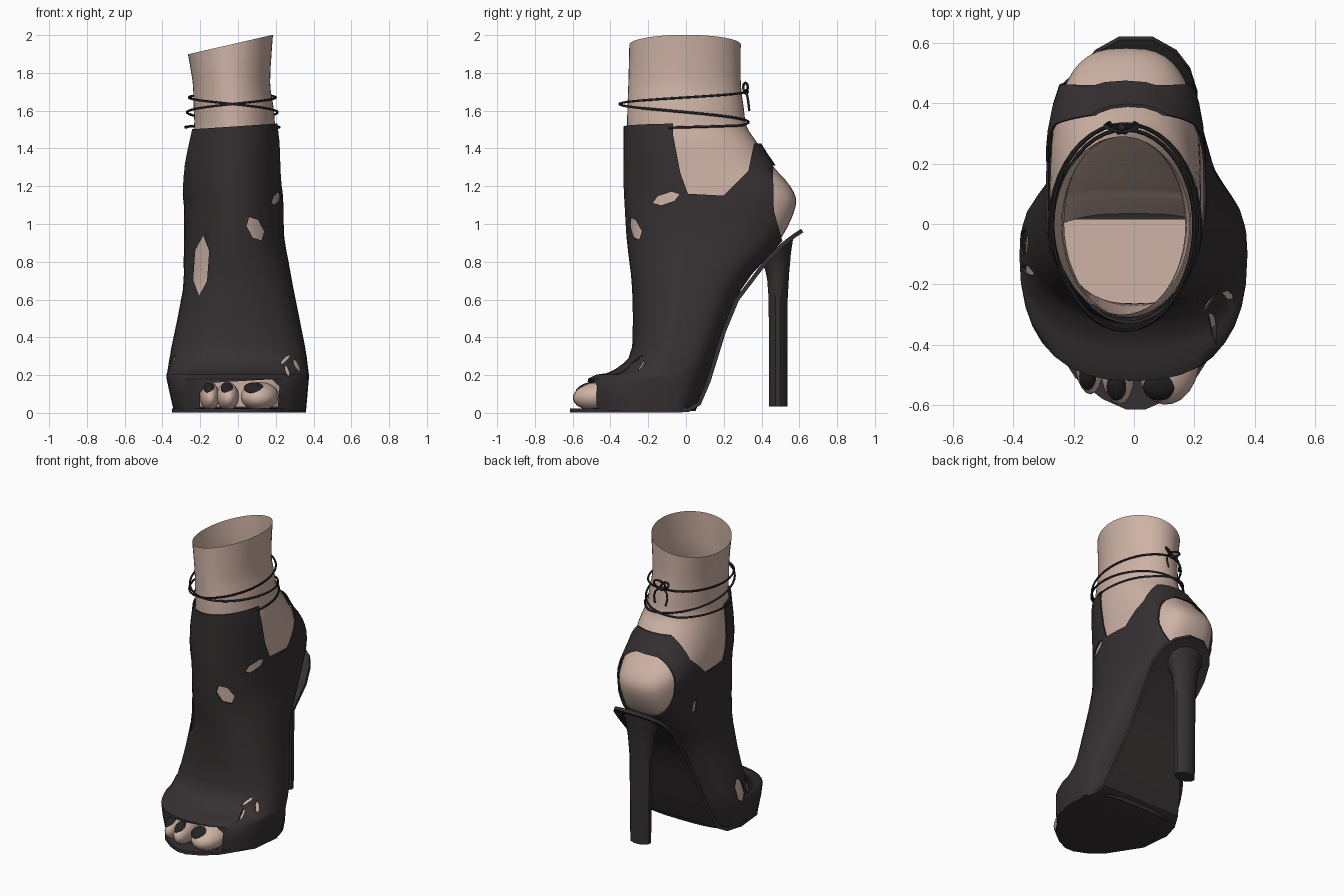
import bpy, bmesh, math

if "Cube" in bpy.data.objects:
    bpy.data.objects.remove(bpy.data.objects["Cube"])


def material(name, rgb):
    m = bpy.data.materials.new(name)
    m.diffuse_color = (*rgb, 1)
    m.use_nodes = True
    m.node_tree.nodes["Principled BSDF"].inputs["Base Color"].default_value = m.diffuse_color
    return m


SKIN = material("skin", (0.62, 0.45, 0.38))
LEATHER = material("leather", (0.036, 0.030, 0.031))
CORD = material("cord", (0.018, 0.017, 0.018))


def make(name, verts, faces, mat):
    me = bpy.data.meshes.new(name)
    me.from_pydata(verts, [], faces)
    ob = bpy.data.objects.new(name, me)
    bpy.context.collection.objects.link(ob)
    me.materials.append(mat)
    return ob


def finish(ob, angle=40):
    bpy.ops.object.select_all(action='DESELECT')
    ob.select_set(True)
    bpy.context.view_layer.objects.active = ob
    bpy.ops.object.convert(target='MESH')
    bpy.ops.object.shade_smooth_by_angle(angle=math.radians(angle))


def bridge(name, rings, mat, cap_bottom=False, cap_top=False):
    n = len(rings[0])
    verts = [p for r in rings for p in r]
    faces = [(i * n + j, i * n + (j + 1) % n, (i + 1) * n + (j + 1) % n, (i + 1) * n + j)
             for i in range(len(rings) - 1) for j in range(n)]
    if cap_bottom:
        faces.append(tuple(reversed(range(n))))
    if cap_top:
        faces.append(tuple(range(len(verts) - n, len(verts))))
    return make(name, verts, faces, mat)


def spline(rows, steps):
    out = []
    for i in range(len(rows) - 1):
        quad = (rows[max(0, min(len(rows) - 1, i + k))] for k in (-1, 0, 1, 2))
        columns = list(zip(*quad))
        for s in range(steps):
            t = s / steps
            out.append([q + t / 2 * (r - p + t * (2 * p - 5 * q + 4 * r - w + t * (3 * (q - r) + w - p)))
                        for p, q, r, w in columns])
    return out + [list(rows[-1])]


def section(row, segs, z0, k):
    # egg-shaped horizontal slice, blunt at the back, tilted sideways above z0
    z, xl, xr, yf, yb = row
    n_front = max(1.95, 2.6 - .8 * z)
    n_back = max(2, min(2.9, 2.9 - 2.5 * (z - 1.2)))
    yw = max(-.1, .3 * (yf + yb))
    pts = []
    for j in range(segs):
        a = 2 * math.pi * j / segs
        c, s = math.cos(a), math.sin(a)
        n, ry = (n_back, yb - yw) if s > 0 else (n_front, yw - yf)
        x = (xl + xr) / 2 + (xr - xl) / 2 * math.copysign(abs(c) ** (2 / n), c)
        y = yw + ry * math.copysign(abs(s) ** (2 / n), s)
        pts.append((x, y, z + k * (x + .04) * max(0, min(1, (z - z0) / .2))))
    return pts


# height, left, right, front, back
BOOT = [(.01, -.34, .36, -.51, .05), (.18, -.378, .375, -.52, .12), (.21, -.376, .374, -.42, .13),
        (.26, -.37, .368, -.335, .145), (.35, -.352, .355, -.285, .175), (.65, -.292, .295, -.285, .29),
        (.8, -.288, .268, -.3, .41), (.93, -.285, .245, -.315, .525), (1.1, -.287, .24, -.325, .6),
        (1.2, -.297, .237, -.33, .57), (1.31, -.29, .232, -.33, .475), (1.43, -.268, .228, -.33, .395),
        (1.515, -.25, .215, -.33, .34)]

# foot and ankle, open at the top
g = .018
foot = [(.03, -.3, .3, -.41, .03), (.15, -.355, .355, -.41, .08)]
foot += [(z - g * (i == 0), l + g, r - g, f + g, b - g) for i, (z, l, r, f, b) in enumerate(BOOT[2:])]
foot += [(1.62, -.235, .188, -.31, .305), (1.75, -.24, .17, -.305, .29), (1.95, -.265, .185, -.3, .29)]
finish(bridge("foot", [section(r, 48, 1.75, .23) for r in spline(foot, 3)], SKIN, True), 60)

# boot shell
boot = bridge("boot", [section(r, 36, 1.35, .08) for r in spline(BOOT, 2)], LEATHER)
sol = boot.modifiers.new("wall", 'SOLIDIFY')
sol.thickness, sol.offset = .008, -1

# ankle notch, heel opening and toe opening
notch = [(-.06, 1.7), (-.07, 1.48), (-.03, 1.27), (.01, 1.16), (.2, 1.15), (.33, 1.28),
         (.36, 1.425), (.7, 1.435), (.7, 1.7)]
heel = [(.46, 1.31), (.465, 1.07), (.51, .91), (.7, .91), (.7, 1.31)]
toe = [(-.2, .025), (-.2, .11), (-.13, .16), (.18, .178), (.22, .14), (.21, .025)]
cuts = [('x', -1, 1, notch), ('x', -1, 1, heel), ('y', -1, -.4, toe)]


# torn holes: leaf outlines
def tear(axis, end, u, v, length, width, degrees):
    t, pts = math.radians(degrees), []
    for i in range(6):
        a = i * math.pi / 3
        p, q = length / 2 * math.cos(a), width / 2 * math.sin(a)
        pts.append((u + p * math.cos(t) - q * math.sin(t), v + p * math.sin(t) + q * math.cos(t)))
    cuts.append((axis, 0, end, pts))


tear('y', -1, -.195, .78, .32, .085, 86)
tear('y', -1, .092, .975, .14, .08, -62)
tear('x', 1, -.105, 1.135, .15, .06, 18)
tear('y', -1, .25, .282, .07, .018, 45)
tear('y', -1, .26, .222, .06, .018, -70)
tear('y', -1, .31, .252, .075, .02, -62)
tear('x', -1, -.06, .27, .17, .09, 80)
tear('x', -1, -.153, .265, .09, .035, 100)
tear('x', -1, .295, .95, .1, .035, 100)

verts, faces = [], []
for axis, lo, hi, outline in cuts:
    b, n = len(verts), len(outline)
    for d in (lo, hi):
        verts += [(d, u, v) if axis == 'x' else (u, d, v) for u, v in outline]
    faces += [tuple(range(b, b + n)), tuple(range(b + 2 * n - 1, b + n - 1, -1))]
    faces += [(b + i, b + n + i, b + n + (i + 1) % n, b + (i + 1) % n) for i in range(n)]
cutter = make("cutter", verts, faces, LEATHER)
cutter.hide_render = True
bm = bmesh.new()
bm.from_mesh(cutter.data)
bmesh.ops.recalc_face_normals(bm, faces=bm.faces)
bm.to_mesh(cutter.data)
bm.free()
cut = boot.modifiers.new("openings", 'BOOLEAN')
cut.object, cut.operation, cut.solver = cutter, 'DIFFERENCE', 'EXACT'
cut.use_self = True
finish(boot, 50)
bpy.data.objects.remove(cutter)

# sole: strip from toe tip, up the arch, to the heel seat (y, z, half width)
SOLE = [(-.615, .012, .03), (-.58, .012, .11), (-.51, .012, .2), (-.3, .012, .335), (-.1, .012, .355),
        (.01, .015, .325), (.07, .05, .295), (.12, .17, .265), (.2, .43, .2), (.27, .6, .18),
        (.43, .81, .205), (.51, .89, .18), (.57, .935, .135), (.615, .965, .055)]
verts = [(s * w + .006, y, z) for y, z, w in SOLE for s in (-1, 1)]
sole = make("sole", verts, [(2 * i, 2 * i + 1, 2 * i + 3, 2 * i + 2) for i in range(len(SOLE) - 1)], LEATHER)
sol = sole.modifiers.new("thickness", 'SOLIDIFY')
sol.thickness, sol.offset = .022, 0
finish(sole, 30)

# heel post: height, half depth, half width, slope of the ring
rings = []
for z, ry, rx, k in [(.035, .05, .072, 0), (.6, .052, .078, 0), (.72, .06, .088, .3),
                     (.8, .07, .1, .7), (.865, .085, .13, .95)]:
    angles = [2 * math.pi * (j + .5) / 12 for j in range(12)]
    rings.append([(rx * math.cos(a), .488 + ry * math.sin(a), z + k * ry * math.sin(a)) for a in angles])
finish(bridge("heel_post", rings, LEATHER, True, True), 40)


# toes and painted nails
def ellipsoid(name, loc, radii, mat, tilt=0, turn=0):
    bpy.ops.mesh.primitive_uv_sphere_add(segments=20, ring_count=12, location=loc, rotation=(tilt, 0, turn))
    ob = bpy.context.object
    ob.name, ob.scale = name, radii
    ob.data.materials.append(mat)
    bpy.ops.object.shade_smooth()


for i, (x, y, r) in enumerate([(.115, -.465, .1), (-.055, -.465, .06), (-.15, -.43, .052)]):
    ellipsoid(f"toe_{i + 1}", (x, y, .088), (r, .135, .075), SKIN, .1, -.15 if i == 0 else .05)
    nail_x = x - .03 if i == 0 else x - .003
    ellipsoid(f"toenail_{i + 1}", (nail_x, y - .075, .132), (r * .55, .05, .02), CORD, .5)


# ankle cords and bow
def cord(name, pts, r=.0065):
    cu = bpy.data.curves.new(name, 'CURVE')
    cu.dimensions, cu.bevel_depth, cu.bevel_resolution, cu.use_fill_caps = '3D', r, 1, True
    sp = cu.splines.new('POLY')
    sp.points.add(len(pts) - 1)
    for p, co in zip(sp.points, pts):
        p.co = (*co, 1)
    ob = bpy.data.objects.new(name, cu)
    bpy.context.collection.objects.link(ob)
    cu.materials.append(CORD)
    finish(ob, 60)


for side, tag in ((-1, "left"), (1, "right")):
    wrap = []
    for i in range(55):
        t = i / 54
        a = math.radians(90 - side * 465 * t)
        z = 1.7 - .19 * min(1, t * 1.2) + .025 * math.sin(t * math.pi)
        out = .03 * max(0, -math.sin(a))
        wrap.append((-.03 + (.225 + .025 * t) * math.cos(a), (.312 + .025 * t + out) * math.sin(a), z))
    cord(f"ankle_cord_{tag}", wrap)
    turns = [2 * math.pi * i / 14 for i in range(15)]
    cord(f"bow_loop_{tag}", [(-.04 + side * (.03 * math.sin(a) + .02 * (1 - math.cos(a))),
                              .315 + .012 * math.sin(a), 1.7 + .024 * (1 - math.cos(a))) for a in turns])
    cord(f"bow_tail_{tag}", [(-.04 + side * .05 * math.sin(2.2 * t), .315 + .02 * t, 1.7 - .1 * t * t)
                             for t in (0, .25, .5, .75, 1)])
ellipsoid("bow_knot", (-.04, .318, 1.7), (.015, .015, .015), CORD)
